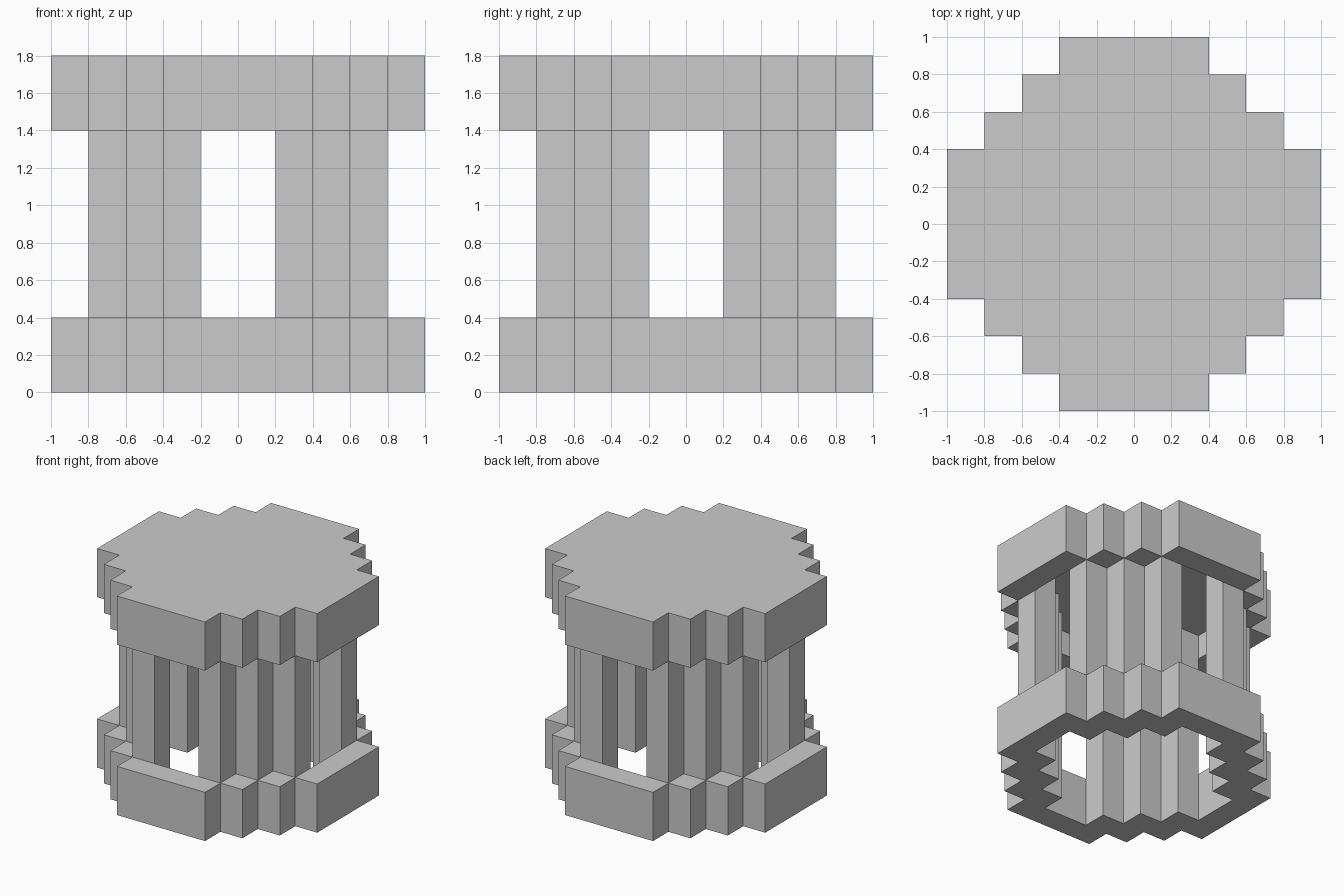
import bpy, bmesh

if "Cube" in bpy.data.objects:
    bpy.data.objects.remove(bpy.data.objects["Cube"])

# Stepped round outlines: corner points of one quadrant, from +x towards +y
OUTER = [(1, .4), (.8, .4), (.8, .6), (.6, .6), (.6, .8), (.4, .8), (.4, 1)]
INNER = [(.8, .2), (.6, .2), (.6, .4), (.4, .4), (.4, .6), (.2, .6), (.2, .8)]


def full_loop(q):
    """Mirror a quadrant outline into a closed counter-clockwise loop."""
    return (q + [(-x, y) for x, y in reversed(q)]
            + [(-x, -y) for x, y in q] + [(x, -y) for x, y in reversed(q)])


def finish(name, bm):
    bmesh.ops.recalc_face_normals(bm, faces=bm.faces)
    mesh = bpy.data.meshes.new(name)
    bm.to_mesh(mesh)
    bm.free()
    obj = bpy.data.objects.new(name, mesh)
    bpy.context.collection.objects.link(obj)
    return obj


def stepped_drum(name, z0, z1, roof=None):
    """Stepped wall from z0 to z1; roof = underside height of a closed top."""
    bm = bmesh.new()

    def ring(q, z):
        return [bm.verts.new((x, y, z)) for x, y in full_loop(q)]

    def bridge(a, b):
        n = len(a)
        for i in range(n):
            j = (i + 1) % n
            bm.faces.new((a[i], a[j], b[j], b[i]))

    out_low, out_high = ring(OUTER, z0), ring(OUTER, z1)
    in_low, in_high = ring(INNER, z0), ring(INNER, roof or z1)
    bridge(out_low, out_high)
    bridge(in_low, out_low)
    bridge(in_high, in_low)
    if roof:
        bm.faces.new(out_high)
        bm.faces.new(in_high)
    else:
        bridge(out_high, in_high)
    return finish(name, bm)


# Open base ring and capped top
stepped_drum("base_ring", 0, .4)
stepped_drum("roof_cap", 1.4, 1.8, roof=1.6)


# Corner pillars: three square posts meeting edge to edge on each diagonal
def pillar(name, sx, sy):
    bm = bmesh.new()
    for cx, cy in ((.7, .3), (.5, .5), (.3, .7)):
        cube = bmesh.ops.create_cube(bm, size=1)["verts"]
        bmesh.ops.scale(bm, vec=(.2, .2, 1), verts=cube)
        bmesh.ops.translate(bm, vec=(sx * cx, sy * cy, .9), verts=cube)
    return finish(name, bm)


for side, sx in (("right", 1), ("left", -1)):
    for end, sy in (("back", 1), ("front", -1)):
        pillar(f"{end}_{side}_pillar", sx, sy)
